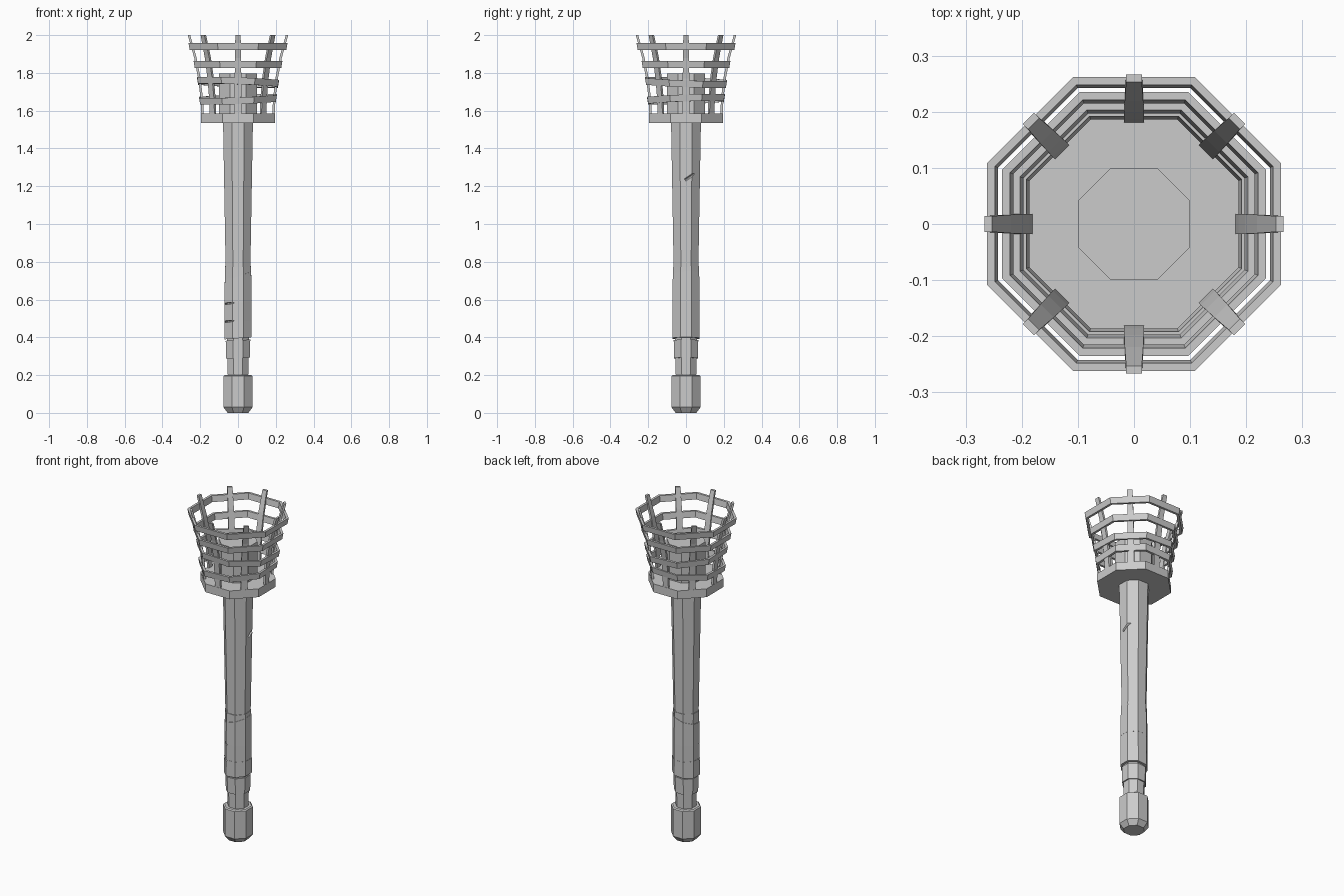
import bpy, bmesh, math
from mathutils import Vector, Matrix

if "Cube" in bpy.data.objects:
    bpy.data.objects.remove(bpy.data.objects["Cube"])

grey = bpy.data.materials.new("plain grey")
grey.use_nodes = True
colour = (0.6, 0.6, 0.6, 1)
grey.diffuse_color = colour
grey.node_tree.nodes["Principled BSDF"].inputs["Base Color"].default_value = colour

SIDES = 8


def finish(name, bm):
    bmesh.ops.recalc_face_normals(bm, faces=bm.faces)
    mesh = bpy.data.meshes.new(name)
    bm.to_mesh(mesh)
    bm.free()
    mesh.materials.append(grey)
    ob = bpy.data.objects.new(name, mesh)
    bpy.context.collection.objects.link(ob)
    return ob


def lathe(name, profile, closed=False, tilts=None):
    """Octagonal loft of (half width, height) pairs; tilts slope each level in x and y."""
    bm = bmesh.new()
    tilts = tilts or [(0, 0)] * len(profile)
    loops = []
    for (half, z), (tx, ty) in zip(profile, tilts):
        r = half / math.cos(math.pi / SIDES)
        loop = []
        for i in range(SIDES):
            a = (i + 0.5) * math.tau / SIDES
            x, y = r * math.cos(a), r * math.sin(a)
            loop.append(bm.verts.new((x, y, z + tx * x + ty * y)))
        loops.append(loop)
    pairs = list(zip(loops, loops[1:]))
    if closed:
        pairs.append((loops[-1], loops[0]))
    else:
        bm.faces.new(loops[0])
        bm.faces.new(loops[-1])
    for low, high in pairs:
        for i in range(SIDES):
            j = (i + 1) % SIDES
            bm.faces.new((low[i], low[j], high[j], high[i]))
    return finish(name, bm)


def nick(target, centre, angle, length, slope, height):
    """Cut a slanted V-shaped nick into the side that faces the given angle."""
    bm = bmesh.new()
    bmesh.ops.create_cube(bm, size=1)
    size = Matrix.Diagonal((0.028, length, height, 1))
    place = (Matrix.Translation(centre) @ Matrix.Rotation(angle, 4, "Z")
             @ Matrix.Rotation(slope, 4, "X"))
    for v in bm.verts:
        if v.co.x < 0:
            v.co.z *= 0.1
    bm.transform(place @ size)
    cutter = finish("nick_cutter", bm)
    cutter.hide_render = True
    mod = target.modifiers.new("nick", "BOOLEAN")
    mod.object = cutter
    mod.solver = "EXACT"
    bpy.context.view_layer.objects.active = target
    bpy.ops.object.modifier_apply(modifier=mod.name)
    bpy.data.objects.remove(cutter)


# Pommel and shaft
lathe("pommel", [(0.055, 0), (0.077, 0.03), (0.077, 0.195), (0.07, 0.2)])
shaft = lathe("shaft", [(0.054, 0.19), (0.058, 0.4), (0.066, 0.8), (0.079, 1.54)])
nick(shaft, (-0.052, -0.052, 1.0), math.radians(225), 0.06, 0.9, 0.03)
nick(shaft, (0.073, 0.02, 1.25), 0, 0.06, 0.6, 0.025)

# Grip wrapping, with uneven edges
flat = (0, 0)
lathe("grip_collar", [(0.063, 0.29), (0.065, 0.385)], tilts=[(0.04, 0), (0.05, 0)])
lower = lathe("grip_wrap_lower", [(0.072, 0.395), (0.0715, 0.49)], tilts=[(0.08, 0), flat])
middle = lathe("grip_wrap_middle", [(0.0705, 0.49), (0.0705, 0.585)])
upper = lathe("grip_wrap_upper", [(0.071, 0.585), (0.07, 0.73)], tilts=[flat, (0.3, 0.1)])
lathe("grip_wrap_top", [(0.0675, 0.66), (0.0685, 0.775)], tilts=[flat, (0, 0.05)])
for part, z in ((lower, 0.485), (middle, 0.58)):
    nick(part, (-0.05, -0.05, z), math.radians(225), 0.07, 0.1, 0.016)

# Basket floor and core
lathe("basket_floor", [(0.195, 1.535), (0.195, 1.585)])
lathe("basket_core", [(0.1, 1.58), (0.1, 1.797)])

# Hoops: half width, middle height, tilt
hoops = [(0.203, 1.66, 0.037), (0.214, 1.75, -0.037),
         (0.232, 1.845, 0), (0.259, 1.94, 0)]
for n, (half, z, t) in enumerate(hoops):
    h, thick, flare = 0.018, 0.014, 0.003
    lathe(f"basket_hoop_{n + 1}",
          [(half - flare, z - h), (half + flare, z + h),
           (half + flare - thick, z + h), (half - flare - thick, z - h)],
          closed=True, tilts=[(t, t)] * 4)

# Upright staves: outer distance, height, half width
stave_path = [(0.194, 1.58, 0.018), (0.199, 1.67, 0.018), (0.211, 1.77, 0.0175),
              (0.232, 1.88, 0.0165), (0.266, 2.0, 0.014)]
for n in range(SIDES):
    bm = bmesh.new()
    turn = Matrix.Rotation(n * math.tau / SIDES, 3, "Z")
    sections = []
    for r, z, w in stave_path:
        corners = ((r, -w), (r, w), (r - 0.013, w), (r - 0.013, -w))
        sections.append([bm.verts.new(turn @ Vector((x, y, z))) for x, y in corners])
    bm.faces.new(sections[0])
    bm.faces.new(sections[-1])
    for a, b in zip(sections, sections[1:]):
        for i in range(4):
            j = (i + 1) % 4
            bm.faces.new((a[i], a[j], b[j], b[i]))
    finish(f"basket_stave_{n + 1}", bm)
